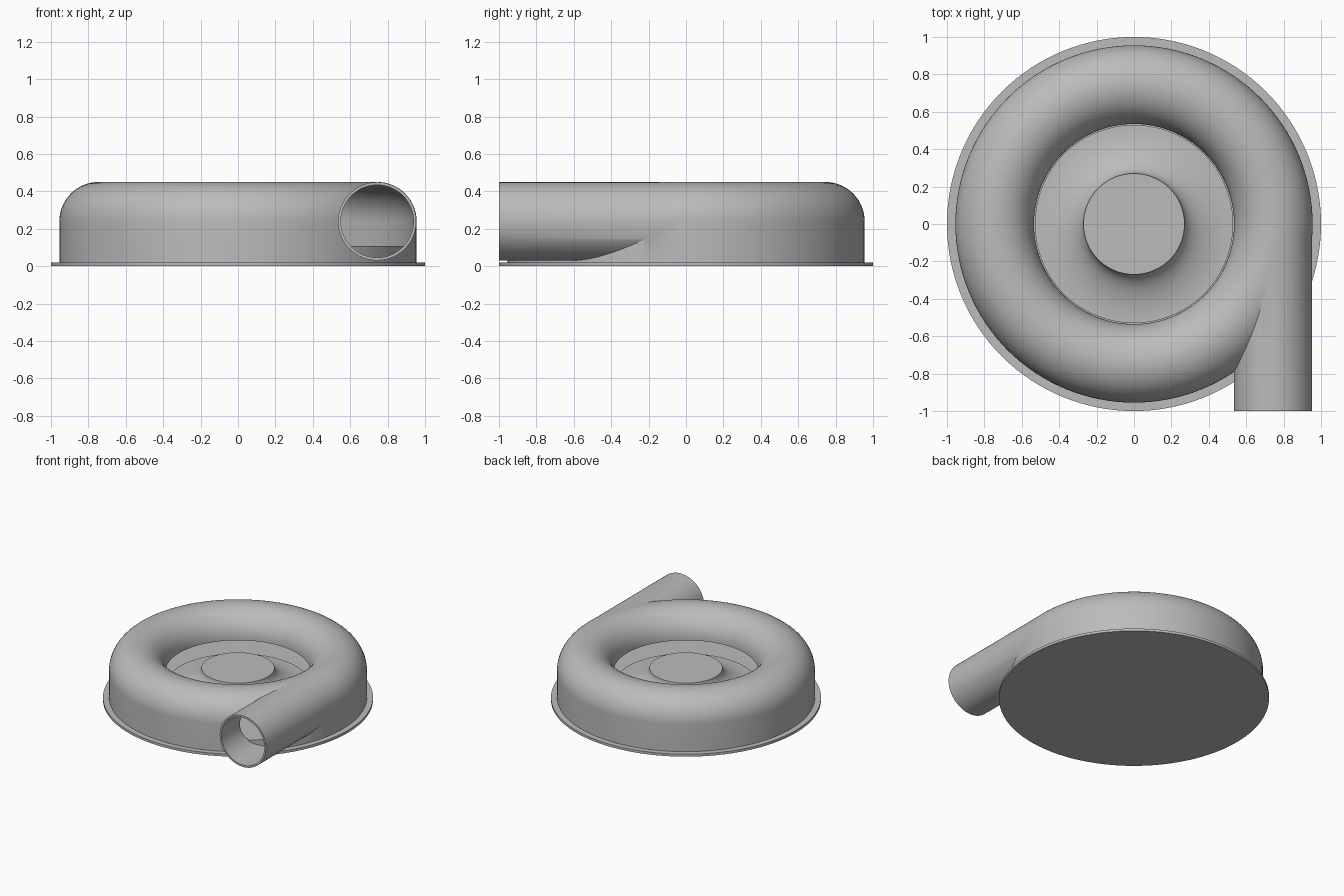
import bpy
import bmesh
from math import sin, cos, pi, radians
from mathutils import Matrix

if "Cube" in bpy.data.objects:
    bpy.data.objects.remove(bpy.data.objects["Cube"])

RING = 0.745      # radius of the volute centre line
MID = 0.24        # height of the volute centre line
TUBE = 0.21       # outer radius of the volute
WALL = 0.015

grey = bpy.data.materials.new("Plain grey")
grey.use_nodes = True
grey.diffuse_color = (0.5, 0.5, 0.5, 1)
grey.node_tree.nodes["Principled BSDF"].inputs["Base Color"].default_value = (0.5, 0.5, 0.5, 1)


def make_object(name, bm):
    bmesh.ops.recalc_face_normals(bm, faces=bm.faces)
    mesh = bpy.data.meshes.new(name)
    bm.to_mesh(mesh)
    bm.free()
    mesh.materials.append(grey)
    obj = bpy.data.objects.new(name, mesh)
    bpy.context.collection.objects.link(obj)
    return obj


def lathe(name, profile, steps=128):
    """Revolve an (r, z) profile that starts and ends on the axis."""
    bm = bmesh.new()
    verts = [bm.verts.new((r, 0, z)) for r, z in profile]
    edges = [bm.edges.new(pair) for pair in zip(verts, verts[1:])]
    bmesh.ops.spin(bm, geom=verts + edges, axis=(0, 0, 1), cent=(0, 0, 0),
                   angle=2 * pi, steps=steps, use_merge=True)
    bmesh.ops.remove_doubles(bm, verts=bm.verts, dist=1e-5)
    return make_object(name, bm)


def rod(name, radius, y_front, y_back):
    """Cylinder along y on the outlet axis."""
    bm = bmesh.new()
    place = (Matrix.Translation((RING - 0.001, (y_front + y_back) / 2, MID))
             @ Matrix.Rotation(pi / 2, 4, "X"))
    bmesh.ops.create_cone(bm, cap_ends=True, segments=96, radius1=radius, radius2=radius,
                          depth=y_back - y_front, matrix=place)
    return make_object(name, bm)


def arc(radius, steps=32):
    """Half circle over the volute centre line, from outside to inside."""
    return [(RING + radius * cos(pi * i / steps), MID + radius * sin(pi * i / steps))
            for i in range(steps + 1)]


def activate(obj):
    bpy.ops.object.select_all(action="DESELECT")
    obj.select_set(True)
    bpy.context.view_layer.objects.active = obj


def combine(obj, other, operation):
    mod = obj.modifiers.new(operation.title(), "BOOLEAN")
    mod.operation = operation
    mod.solver = "EXACT"
    mod.object = other
    activate(obj)
    bpy.ops.object.modifier_apply(modifier=mod.name)
    bpy.data.objects.remove(other)


# Housing: base flange, upright wall and rounded volute, joined to the outlet
outer = RING + TUBE
inner = RING - TUBE
housing = lathe("volute_housing", [(0, 0), (1, 0), (1, 0.02), (outer, 0.02)]
                + arc(TUBE) + [(inner, 0.18), (0, 0.18)])
combine(housing, rod("outlet_pipe", TUBE - 0.001, -1, 0), "UNION")

# Hollow inside of the volute and of the outlet
hollow = arc(TUBE - WALL)
cavity = lathe("cavity", [(0, 0.08), (hollow[0][0], 0.08)] + hollow
               + [(hollow[-1][0], MID - 0.005), (0.5, MID - 0.005), (0.5, 0.3), (0, 0.3)])
combine(housing, cavity, "DIFFERENCE")
combine(housing, rod("outlet_bore", TUBE - WALL - 0.001, -1.1, -0.001), "DIFFERENCE")

# Floor plate inside the housing
floor = lathe("floor_plate", [(0, 0.03), (0.948, 0.03), (0.948, 0.108), (0, 0.108)])

# Hub with a concave flare spreading to a thin disc
flare = [(0.53 - 0.26 * sin(t), 0.26 - 0.13 * cos(t))
         for t in (pi / 2 * i / 20 for i in range(21))]
hub = lathe("flared_hub", [(0, 0.1), (0.53, 0.1)] + flare + [(0, 0.26)])

for part in (housing, floor, hub):
    activate(part)
    bpy.ops.object.shade_smooth_by_angle(angle=radians(30))
